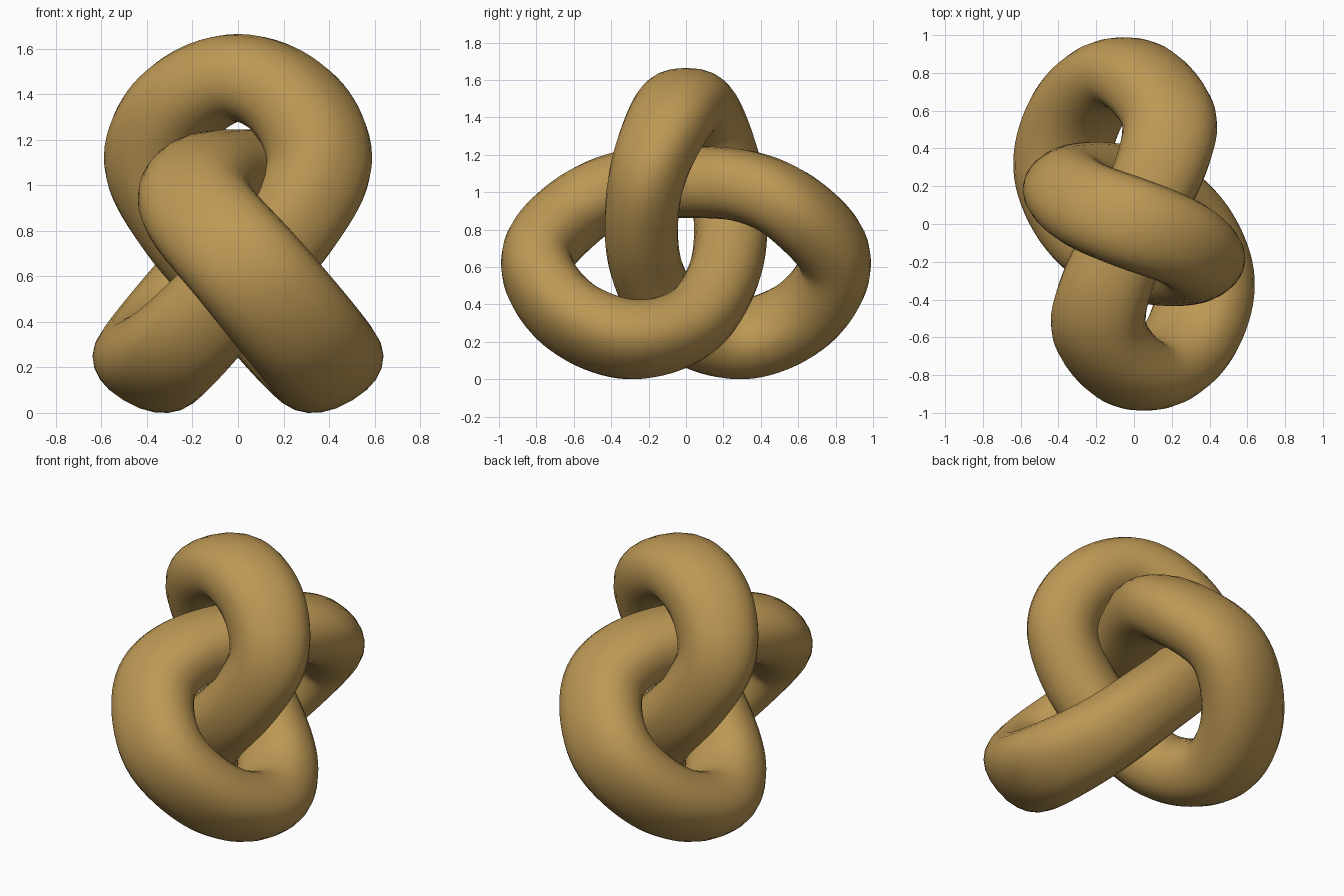
import bpy
import bmesh
import math
from mathutils import Vector

if "Cube" in bpy.data.objects:
    bpy.data.objects.remove(bpy.data.objects["Cube"])

STRETCH = 1.13                     # tube section is wider across x
THICK = 0.192                      # half thickness towards the knot centre
CENTRE = Vector((0, 0, 0.66))
SIDES, STEPS, POWER = 24, 10, 2.25

# half of the knot path: x, y, z, half width of the band
half = [
    (0.0, 0.0, 1.045, 0.205), (-0.15, -0.33, 1.02, 0.215), (-0.18, -0.59, 0.89, 0.225),
    (0.04, -0.805, 0.63, 0.235), (0.28, -0.64, 0.34, 0.24), (0.385, -0.30, 0.20, 0.235),
    (0.26, 0.03, 0.29, 0.215), (0.03, 0.195, 0.53, 0.2), (-0.21, 0.24, 0.79, 0.195),
    (-0.36, 0.205, 1.09, 0.205), (-0.25, 0.10, 1.35, 0.23),
]
top = [(0.0, 0.0, 1.468, 0.24)]
# second half is the first turned half a turn about the vertical axis
path = half + top + [(-x, -y, z, w) for x, y, z, w in reversed(half[1:])]
path = [Vector((x / STRETCH, y, z, w)) for x, y, z, w in path]
n = len(path)


def spline(i, t):
    """Smooth closed curve through the path points."""
    a, b, c, d = (path[(i + k) % n] for k in (-1, 0, 1, 2))
    return 0.5 * (2 * b + (c - a) * t + (2 * a - 5 * b + 4 * c - d) * t * t
                  + (3 * b - a - 3 * c + d) * t ** 3)


pts = [spline(i, s / STEPS) for i in range(n) for s in range(STEPS)]
m = len(pts)
for _ in range(6):                 # even out the bends
    pts = [(pts[i - 1] + 2 * pts[i] + pts[(i + 1) % m]) / 4 for i in range(m)]


def soft(v):
    return math.copysign(abs(v) ** (2 / POWER), v)


# sweep a flattened, slightly squared section round the path
bm = bmesh.new()
rings = []
for i, p in enumerate(pts):
    pos = p.to_3d()
    tangent = (pts[(i + 1) % m] - pts[i - 1]).to_3d().normalized()
    out = pos - CENTRE
    out = (out - tangent * out.dot(tangent)).normalized()
    side = tangent.cross(out)
    ring = []
    for k in range(SIDES):
        a = 2 * math.pi * k / SIDES
        v = pos + out * THICK * soft(math.cos(a)) + side * p.w * soft(math.sin(a))
        ring.append(bm.verts.new((v.x * STRETCH, v.y, v.z)))
    rings.append(ring)
for i in range(m):
    r, s = rings[i], rings[(i + 1) % m]
    for k in range(SIDES):
        j = (k + 1) % SIDES
        bm.faces.new((r[k], r[j], s[j], s[k]))
bmesh.ops.recalc_face_normals(bm, faces=bm.faces)
low = min(v.co.z for v in bm.verts)
for v in bm.verts:                 # stand on the ground
    v.co.z -= low
for f in bm.faces:
    f.smooth = True

mesh = bpy.data.meshes.new("knot")
bm.to_mesh(mesh)
bm.free()
knot = bpy.data.objects.new("knot", mesh)
bpy.context.collection.objects.link(knot)

# golden brown surface
mat = bpy.data.materials.new("golden_brown")
mat.diffuse_color = (0.51, 0.315, 0.09, 1)
mat.use_nodes = True
mat.node_tree.nodes["Principled BSDF"].inputs["Base Color"].default_value = mat.diffuse_color
mesh.materials.append(mat)
